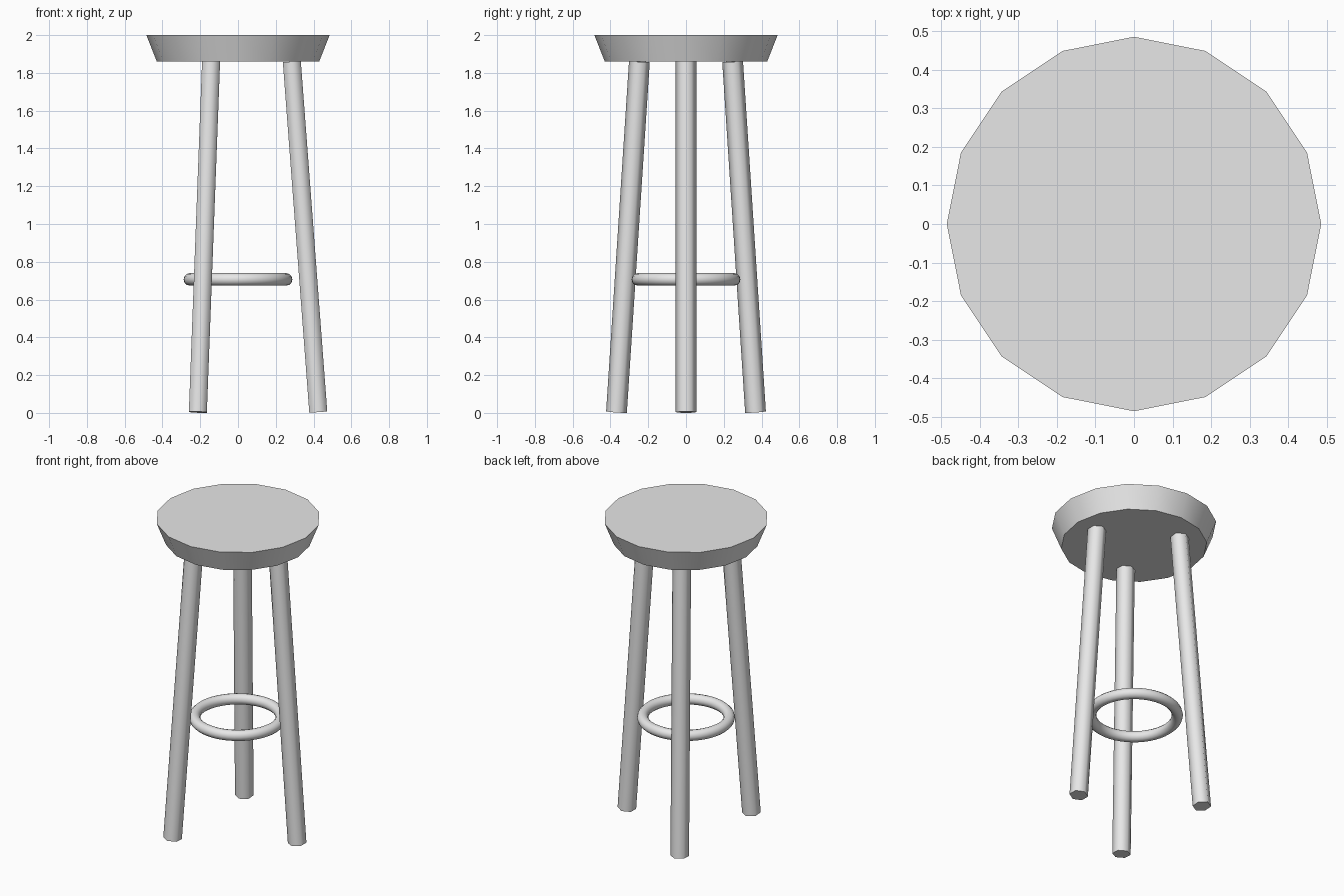
import bpy
from math import radians, cos, sin, tau
from mathutils import Vector

if "Cube" in bpy.data.objects:
    bpy.data.objects.remove(bpy.data.objects["Cube"])

grey = bpy.data.materials.new("plain_grey")
grey.use_nodes = True
grey.diffuse_color = (0.8, 0.8, 0.8, 1)
grey.node_tree.nodes["Principled BSDF"].inputs["Base Color"].default_value = grey.diffuse_color


def finish(name):
    """Name, colour and smooth the newest object, keeping its caps sharp."""
    obj = bpy.context.object
    obj.name = name
    obj.data.materials.append(grey)
    bpy.ops.object.shade_smooth_by_angle(angle=radians(65))
    return obj


# Seat: faceted disc that widens towards the top
SEAT_BOTTOM, SEAT_TOP = 1.86, 2.0
bpy.ops.mesh.primitive_cone_add(vertices=16, radius1=0.43, radius2=0.485,
                                depth=SEAT_TOP - SEAT_BOTTOM,
                                location=(0, 0, (SEAT_BOTTOM + SEAT_TOP) / 2))
finish("seat")

# Three splayed hexagonal legs
for i, name in enumerate(("left_leg", "back_right_leg", "front_right_leg")):
    angle = i * tau / 3
    out = Vector((cos(angle), sin(angle), 0))
    foot = out * 0.425 + Vector((0, 0, 0.004))
    top = out * 0.285 + Vector((0, 0, SEAT_BOTTOM))
    axis = top - foot
    tilt = Vector((0, 0, 1)).rotation_difference(axis)
    bpy.ops.mesh.primitive_cylinder_add(vertices=6, radius=0.055, depth=axis.length,
                                        location=(foot + top) / 2,
                                        rotation=tilt.to_euler())
    finish(name)

# Foot ring
bpy.ops.mesh.primitive_torus_add(major_radius=0.255, minor_radius=0.033,
                                 major_segments=48, minor_segments=12,
                                 location=(0, 0, 0.707))
finish("foot_ring")
